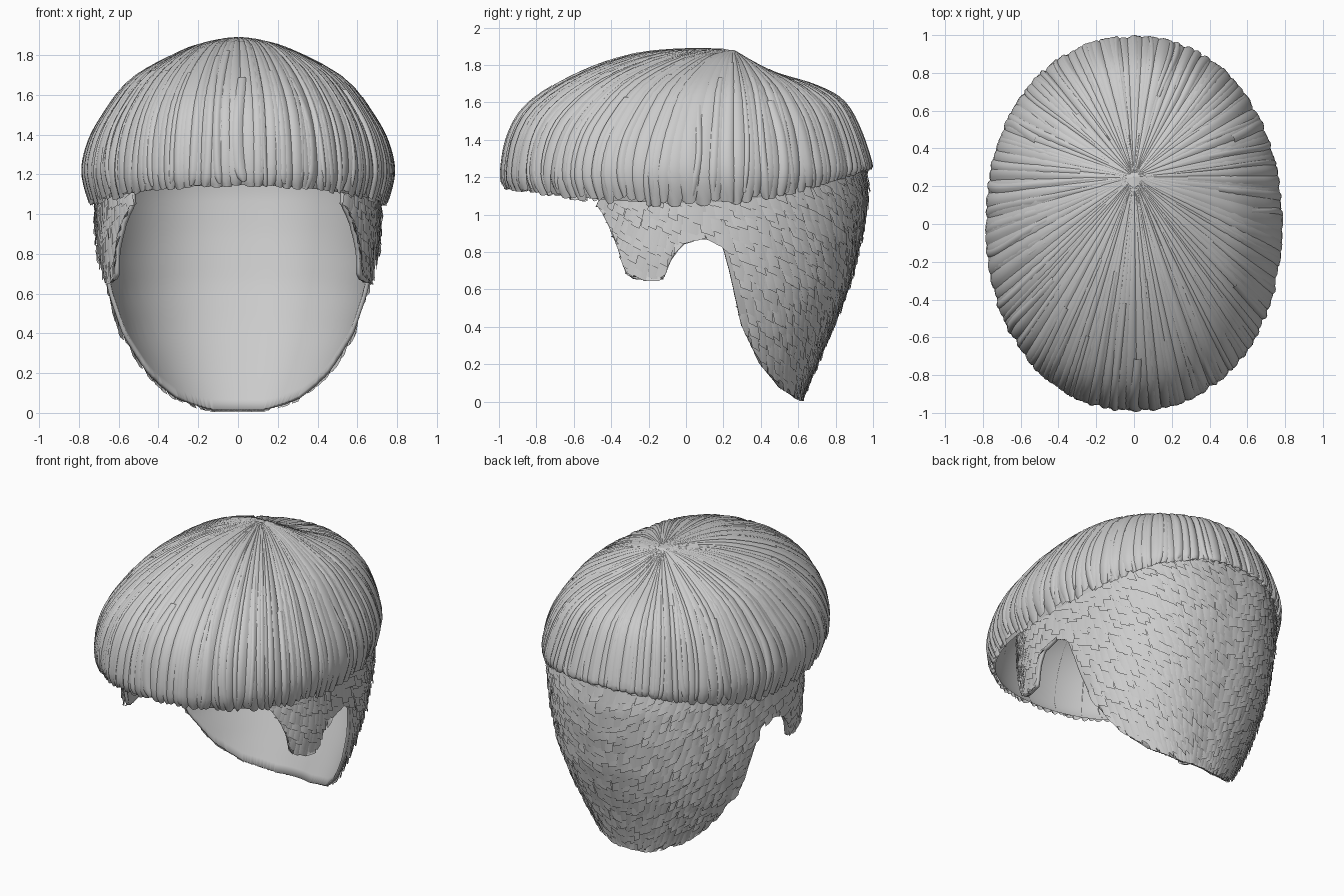
import bpy, random
from math import sin, cos, pi, copysign
from mathutils import Vector

if "Cube" in bpy.data.objects:
    bpy.data.objects.remove(bpy.data.objects["Cube"])

random.seed(4)
rnd = random.uniform


def spow(v, n):
    return copysign(abs(v) ** (2 / n), v)


def lerp_table(tab, x):
    if x <= tab[0][0]:
        return tab[0][1]
    for (x0, y0), (x1, y1) in zip(tab, tab[1:]):
        if x <= x1:
            return y0 + (y1 - y0) * (x - x0) / (x1 - x0)
    return tab[-1][1]


class Builder:
    """Collects grids of points into one mesh object."""
    def __init__(self):
        self.v, self.f = [], []

    def grid(self, cols, closed=False):
        o, m, n = len(self.v), len(cols), len(cols[0])
        for c in cols:
            self.v += c
        for i in range(m if closed else m - 1):
            a, b = o + i * n, o + (i + 1) % m * n
            self.f += [(a + j, a + j + 1, b + j + 1, b + j) for j in range(n - 1)]

    def make(self, name, angle=0.9):
        me = bpy.data.meshes.new(name)
        me.from_pydata([tuple(p) for p in self.v], [], self.f)
        ob = bpy.data.objects.new(name, me)
        bpy.context.collection.objects.link(ob)
        bpy.ops.object.select_all(action='DESELECT')
        ob.select_set(True)
        bpy.context.view_layer.objects.active = ob
        bpy.ops.object.shade_smooth_by_angle(angle=angle)
        return ob


# Bowl cut dome: (reach, height) profiles from crown to rim
FRONT = [(0, 1), (.2, 1), (.44, .95), (.68, .79), (.88, .56), (.97, .3), (1, 0), (.985, -.12)]
SIDE = [(0, 1), (.2, .96), (.4, .88), (.7, .68), (.88, .41), (.97, .2), (1, 0), (.95, -.22)]
BACK = [(0, 1), (.14, .88), (.34, .77), (.6, .67), (.8, .53), (.92, .28), (1, 0), (1, -.06)]
CROWN_Y = .25


def spline(keys, t):
    x = max(0, t) * (len(keys) - 1)
    i = min(int(x), len(keys) - 2)
    u = x - i
    p = [Vector(keys[min(max(k, 0), len(keys) - 1)]) for k in range(i - 1, i + 3)]
    return .5 * (2 * p[1] + (p[2] - p[0]) * u + (2 * p[0] - 5 * p[1] + 4 * p[2] - p[3]) * u * u
                 + (3 * p[1] - p[0] - 3 * p[2] + p[3]) * u ** 3)


def dome(phi, t, off=0.0):
    c = cos(phi)
    wf, wb, ws = max(c, 0) ** 2, max(-c, 0) ** 2, sin(phi) ** 2
    k = spline(FRONT, t) * wf + spline(SIDE, t) * ws + spline(BACK, t) * wb
    low = 1.22 * wf + 1.2 * ws + 1.28 * wb
    rim = Vector((.765 * spow(sin(phi), 2.15), -.97 * spow(c, 2.15)))
    x = k[0] * rim.x
    y = CROWN_Y + k[0] * (rim.y - CROWN_Y)
    p = Vector((x, y, low + k[1] * (1.885 - low)))
    return p + (p - Vector((0, 0, 1.1))).normalized() * off


cap = Builder()
cap.grid([[dome(i * pi / 60, j / 24 * .98, -.004) for j in range(25)] for i in range(120)], True)
cap.make("bowl_cut_base")


def strand(b, phi, half, t0, t1, lift, tilt, bend):
    cols = []
    for iv in range(5):
        v = iv / 2 - 1
        col = []
        for j in range(19):
            u = j / 18
            t = t0 + (t1 - t0) * u
            k = min(1, t * 1.5)
            taper = 1 - .45 * max(0, (u - .85) / .15) ** 2
            off = k * (lift + .016 * (1 - v * v) + tilt * v)
            tip = -.02 * v * v * max(0, (u - .8) / .2)
            col.append(dome(phi + half * v * taper + bend * sin(u * pi), t + tip, off))
        cols.append(col)
    b.grid(cols)


# Overlapping strands: full-length layer, then loose locks on top
strands = Builder()
N = 104
for i in range(N):
    strand(strands, (i + rnd(-.25, .25)) * 2 * pi / N, rnd(.042, .06), .04, rnd(.97, 1.03),
           rnd(.0, .009), rnd(-.01, .01), rnd(-.02, .02))
for i in range(70):
    strand(strands, (i + rnd(-.4, .4)) * 2 * pi / 70, rnd(.022, .04), rnd(.1, .5), rnd(.93, 1.02),
           rnd(.004, .012), rnd(-.008, .008), rnd(-.04, .04))
strands.make("bowl_cut_strands")

# Short under layer: width, depth and lower hairline
WIDTH = [(0, .40), (.05, .44), (.1, .475), (.2, .53), (.4, .615), (.6, .67), (.8, .70), (1, .71), (1.35, .72)]
DEPTH = [(0, .61), (.15, .67), (.3, .735), (.45, .80), (.65, .875), (.9, .935), (1.1, .965), (1.35, .95)]
HAIRLINE = [(-.45, 1.05), (-.4, .95), (-.35, .82), (-.32, .70), (-.28, .67), (-.2, .655), (-.12, .66),
            (-.08, .76), (-.02, .85), (.1, .885), (.2, .83), (.245, .65), (.3, .4), (.4, .2),
            (.5, .08), (.6, .015)]
TOP, START = 1.35, .79


def under(phi, z, off=0.0):
    a, c = lerp_table(WIDTH, z) + off, cos(phi)
    b = .62 + off if c > 0 else lerp_table(DEPTH, z) + off
    return Vector((a * spow(sin(phi), 2.25), -b * spow(c, 2.25), z))


def hairline(phi):
    z = TOP
    while z > .006 and z > lerp_table(HAIRLINE, under(phi, z).y):
        z -= .006
    return max(z, .006)


shell = Builder()
COLS = 300
cols = []
for i in range(COLS + 1):
    phi = START + (2 * pi - 2 * START) * i / COLS
    zl = hairline(phi)
    cols.append([under(phi, TOP + (zl - TOP) * j / 28) for j in range(29)])
shell.grid(cols)
ob = shell.make("under_layer_shell")
mod = ob.modifiers.new("thickness", 'SOLIDIFY')
mod.thickness = .02
mod.offset = -1

# Shingled tufts, slanting back and down
tufts = Builder()
z, row = 1.33, 0
while z > .05:
    n = 76
    for i in range(n):
        phi = START + .03 + (2 * pi - 2 * START - .06) * (i + .5 * (row % 2) + rnd(-.2, .2)) / n
        length, half, lift = rnd(.09, .13), rnd(.03, .042), rnd(.011, .022)
        z0 = z + rnd(-.015, .015)
        slant = .5 * sin(2 * phi) * -1
        if z0 - .05 < hairline(phi):
            continue
        cols = []
        for v in (-1, 0, 1):
            col = []
            for u in (0, .5, 1):
                p = phi + half * v + slant * u * length
                zz = max(z0 - length * u - .012 * v * copysign(1, sin(phi)) * u, hairline(p) - .008, 0)
                col.append(under(p, min(zz, z0), lift * u + .004 * (1 - abs(v)) - .002))
            cols.append(col)
        tufts.grid(cols)
    z -= .062
    row += 1
tufts.make("under_layer_tufts")
